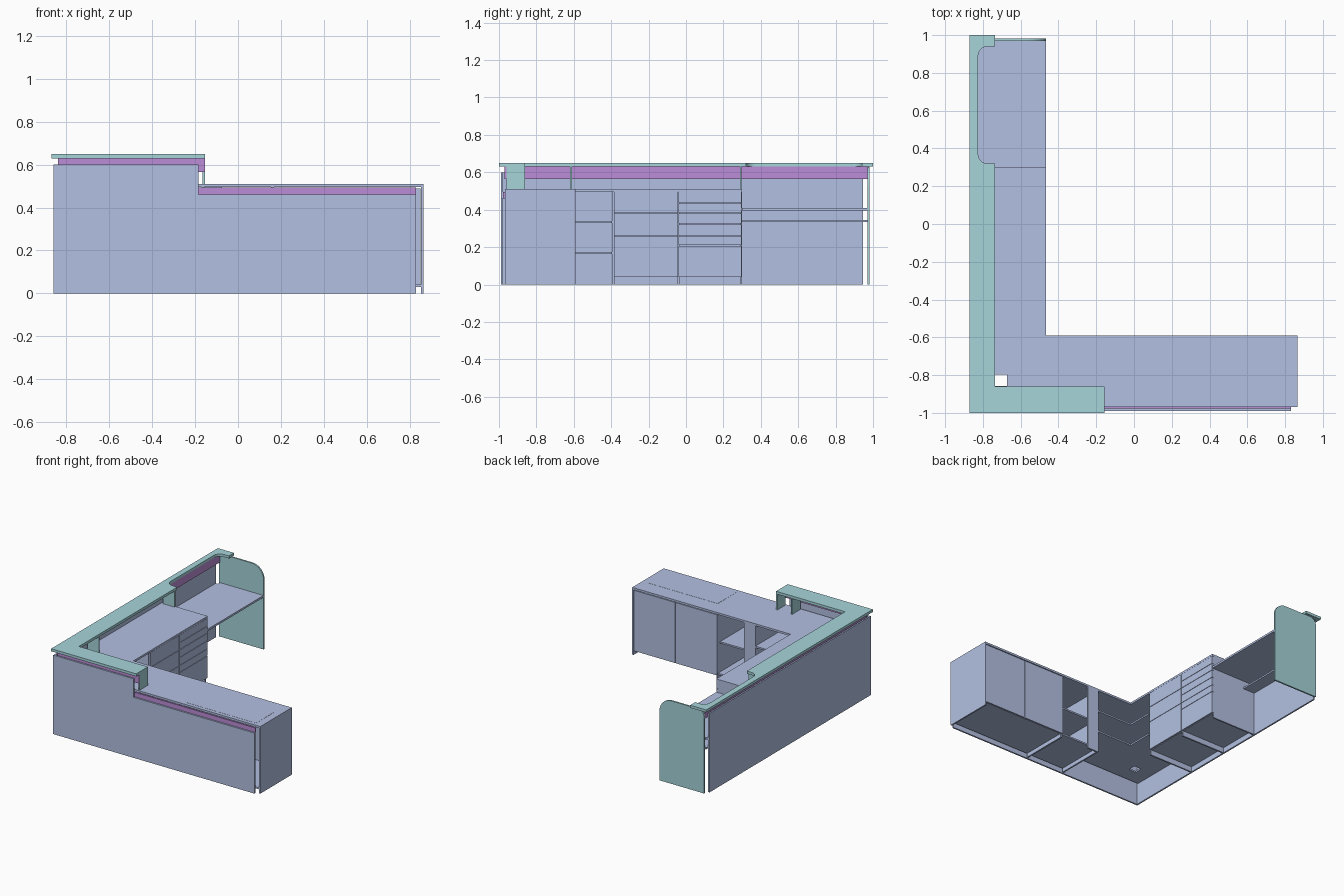
import bpy, bmesh, math

if "Cube" in bpy.data.objects:
    bpy.data.objects.remove(bpy.data.objects["Cube"])


def material(name, rgb):
    m = bpy.data.materials.new(name)
    m.diffuse_color = (*rgb, 1)
    m.use_nodes = True
    m.node_tree.nodes["Principled BSDF"].inputs["Base Color"].default_value = m.diffuse_color
    return m


BLUE = material("blue_panel", (0.45, 0.53, 0.76))
TEAL = material("teal_panel", (0.38, 0.66, 0.70))
PURPLE = material("purple_strip", (0.50, 0.27, 0.68))


def box(name, x, y, z, mat=BLUE):
    """Board given by its (min, max) range on each axis."""
    return prism(name, [(x[0], y[0]), (x[1], y[0]), (x[1], y[1]), (x[0], y[1])], z, mat)


def prism(name, pts, span, mat=BLUE, axis='z'):
    """Extrude an outline: in XY along z, or in XZ along y."""
    bm = bmesh.new()
    if axis == 'z':
        vs = [bm.verts.new((a, b, span[0])) for a, b in pts]
        move = (0, 0, span[1] - span[0])
    else:
        vs = [bm.verts.new((a, span[0], b)) for a, b in pts]
        move = (0, span[1] - span[0], 0)
    f = bm.faces.new(vs)
    r = bmesh.ops.extrude_face_region(bm, geom=[f])
    bmesh.ops.translate(bm, vec=move, verts=[v for v in r['geom'] if isinstance(v, bmesh.types.BMVert)])
    bmesh.ops.recalc_face_normals(bm, faces=bm.faces)
    me = bpy.data.meshes.new(name)
    bm.to_mesh(me)
    bm.free()
    me.materials.append(mat)
    ob = bpy.data.objects.new(name, me)
    bpy.context.collection.objects.link(ob)
    return ob


def arc(cx, cy, r, a0, a1, n=8):
    return [(cx + r * math.cos(math.radians(a0 + (a1 - a0) * i / n)),
             cy + r * math.sin(math.radians(a0 + (a1 - a0) * i / n))) for i in range(n + 1)]


# outer walls
prism("front_wall", [(-0.86, 0), (0.83, 0), (0.83, 0.46), (-0.185, 0.46),
                     (-0.185, 0.6), (-0.86, 0.6)], (-0.99, -0.978), axis='y')
box("left_wall", (-0.86, -0.848), (-0.978, 0.945), (0, 0.6))

# recessed purple strips
box("upper_front_strip", (-0.84, -0.155), (-0.97, -0.96), (0.565, 0.63), PURPLE)
box("upper_left_strip", (-0.84, -0.83), (-0.96, 0.97), (0.565, 0.63), PURPLE)
box("lower_front_strip", (-0.185, 0.83), (-0.978, -0.968), (0.46, 0.494), PURPLE)

# raised counter with a rounded notch over the low desk
r = 0.05
prism("raised_counter",
      [(-0.87, -1), (-0.155, -1), (-0.155, -0.86), (-0.735, -0.86), (-0.735, 0.32)]
      + arc(-0.775, 0.37, r, 270, 180) + arc(-0.775, 0.89, r, 180, 90)
      + [(-0.735, 0.94), (-0.735, 1), (-0.87, 1)], (0.63, 0.65), TEAL)

# counter brackets
for i, x in enumerate((-0.155, -0.28)):
    box(f"front_bracket_{i}", (x - 0.01, x), (-0.96, -0.86), (0.51, 0.63), TEAL)
for i, y in enumerate((-0.62, 0.288)):
    box(f"left_bracket_{i}", (-0.83, -0.735), (y, y + 0.01), (0.51, 0.63), TEAL)

# end panel with rounded top corners
prism("end_panel", [(-0.84, 0), (-0.465, 0)] + arc(-0.565, 0.53, 0.1, 0, 90)
      + arc(-0.79, 0.58, 0.05, 90, 180), (0.97, 0.982), TEAL, 'y')

# worktop and corner shelves, each with a cable hole
cutter = box("cable_hole_cutter", (-0.735, -0.672), (-0.857, -0.797), (0.1, 0.7))
cutter.hide_render = True
cutter.hide_viewport = True


def corner_board(name, x1, y1, z):
    ob = prism(name, [(-0.848, -0.968), (x1, -0.968), (x1, -0.59), (-0.465, -0.59),
                      (-0.465, y1), (-0.848, y1)], z)
    b = ob.modifiers.new("cable_hole", 'BOOLEAN')
    b.operation, b.solver, b.object = 'DIFFERENCE', 'EXACT', cutter


corner_board("worktop", 0.865, 0.30, (0.495, 0.51))
corner_board("corner_shelf_low", -0.17, -0.395, (0.163, 0.175))
corner_board("corner_shelf_high", -0.17, -0.395, (0.328, 0.34))
box("worktop_inset", (0.23, 0.81), (-0.94, -0.71), (0.5, 0.511))

# left cabinet: sides, bottom and drawer fronts
for i, y in enumerate((-0.395, -0.046, 0.288)):
    box(f"left_cabinet_side_{i}", (-0.848, -0.477), (y, y + 0.012), (0, 0.495))
box("left_cabinet_bottom", (-0.848, -0.48), (-0.383, 0.288), (0.04, 0.052))
for i, (z0, z1) in enumerate(((0.04, 0.26), (0.263, 0.38), (0.383, 0.494))):
    box(f"wide_drawer_{i}", (-0.477, -0.465), (-0.385, -0.042), (z0, z1))
levels = (0.04, 0.21, 0.263, 0.325, 0.383, 0.437, 0.497)
for i in range(6):
    box(f"narrow_drawer_{i}", (-0.477, -0.465), (-0.039, 0.297),
        (levels[i], levels[i + 1] - 0.003))

# low desk with a narrow shelf beneath
box("low_desk", (-0.83, -0.465), (0.30, 0.97), (0.395, 0.41))
box("low_desk_back", (-0.848, -0.83), (0.30, 0.945), (0.395, 0.41))
box("under_desk_shelf", (-0.848, -0.75), (0.30, 0.97), (0.333, 0.345))

# front cabinet: end panels, divider, bottom, back niche and doors
for name, x0, x1 in (("end", 0.853, 0.865), ("divider", 0.155, 0.167), ("corner", -0.17, -0.158)):
    box(f"front_cabinet_{name}", (x0, x1), (-0.968, -0.602 if name == "divider" else -0.59), (0, 0.495))
box("front_cabinet_bottom", (-0.158, 0.853), (-0.968, -0.605), (0.03, 0.042))
box("niche_filler", (-0.158, -0.075), (-0.602, -0.59), (0.0, 0.495))
box("niche_shelf", (-0.158, 0.155), (-0.968, -0.63), (0.26, 0.272))
for i, x in enumerate((0.155, 0.505)):
    box(f"cabinet_door_{i}", (x, x + 0.346), (-0.602, -0.592), (0.03, 0.49))
